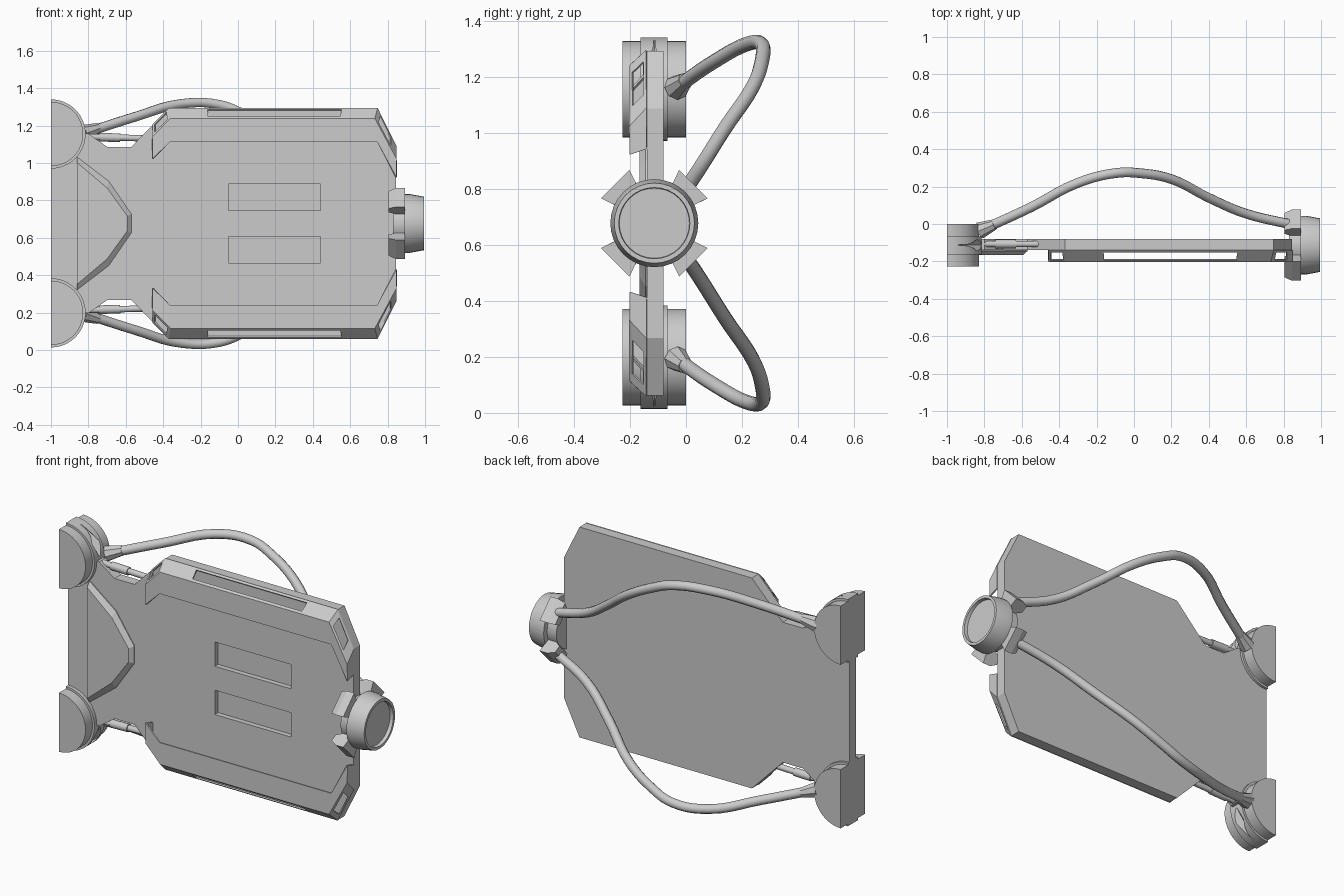
import bpy, bmesh, math
from mathutils import Vector

cube = bpy.data.objects.get("Cube")
if cube:
    bpy.data.objects.remove(cube, do_unlink=True)

ZC = 0.677      # height of the symmetry plane
YC = -0.113     # depth of the panel centre

grey = bpy.data.materials.new("plain grey")
grey.use_nodes = True
COLOUR = (0.6, 0.6, 0.6, 1)
grey.diffuse_color = COLOUR
grey.node_tree.nodes["Principled BSDF"].inputs["Base Color"].default_value = COLOUR


def finish(bm, name, smooth=False):
    bmesh.ops.remove_doubles(bm, verts=bm.verts, dist=0.0005)
    bmesh.ops.recalc_face_normals(bm, faces=bm.faces)
    me = bpy.data.meshes.new(name)
    bm.to_mesh(me)
    bm.free()
    ob = bpy.data.objects.new(name, me)
    bpy.context.collection.objects.link(ob)
    me.materials.append(grey)
    if smooth:
        select(ob)
        bpy.ops.object.shade_smooth_by_angle(angle=math.radians(35))
    return ob


def select(ob):
    bpy.ops.object.select_all(action='DESELECT')
    ob.select_set(True)
    bpy.context.view_layer.objects.active = ob


def loft(bm, rings):
    """Closed solid through rings of equal length."""
    loops = [[bm.verts.new(p) for p in r] for r in rings]
    n = len(loops[0])
    for a, b in zip(loops, loops[1:]):
        for i in range(n):
            j = (i + 1) % n
            bm.faces.new((a[i], a[j], b[j], b[i]))
    bm.faces.new(loops[0])
    bm.faces.new(loops[-1])


def slab(bm, outline, y0, y1):
    loft(bm, [[(x, y, ZC + d) for x, d in outline] for y in (y0, y1)])


def rod(bm, start, end, r0, r1, sides=12):
    """Tapered round bar between two points."""
    a, b = Vector(start), Vector(end)
    rot = (b - a).to_track_quat('Z', 'Y')
    angles = [2 * math.pi * i / sides for i in range(sides)]
    loft(bm, [[c + rot @ Vector((r * math.cos(t), r * math.sin(t), 0)) for t in angles]
              for c, r in ((a, r0), (b, r1))])


def cut(ob, cutter):
    mod = ob.modifiers.new("cut", 'BOOLEAN')
    mod.operation = 'DIFFERENCE'
    mod.solver = 'EXACT'
    mod.object = cutter
    select(ob)
    bpy.ops.object.modifier_apply(modifier=mod.name)
    bpy.data.objects.remove(cutter, do_unlink=True)


def mirrored(half):
    return half + [(x, -d) for x, d in reversed(half)]


# Main panel with two recessed slots
bm = bmesh.new()
slab(bm, mirrored([(-1, 0.48), (-0.8, 0.48), (-0.7, 0.41), (-0.57, 0.41),
                   (-0.37, 0.615), (0.745, 0.615), (0.845, 0.41)]), -0.14, -0.08)
panel = finish(bm, "main_panel")
for s in (1, -1):
    bm = bmesh.new()
    slab(bm, [(-0.052, s * 0.07), (0.44, s * 0.07), (0.44, s * 0.212), (-0.052, s * 0.212)], -0.2, -0.11)
    cutter = finish(bm, "slot_cutter")
    cutter.hide_render = True
    cut(panel, cutter)

# Bevelled wedge plate on the narrow end
outer = mirrored([(-0.86, 0.355), (-0.69, 0.225), (-0.57, 0.05)])
inner = mirrored([(-0.86, 0.325), (-0.7, 0.19), (-0.592, 0.04)])
bm = bmesh.new()
loft(bm, [[(x, y, ZC + d) for x, d in line]
          for line, y in ((outer, -0.135), (outer, -0.145), (inner, -0.166))])
finish(bm, "wedge_plate")


def slotted(bm, corners, u0, u1, v0=0.17, v1=0.83):
    """Quad with a rectangular opening."""
    a, b, c, d = corners
    at = lambda u, v: a.lerp(b, u).lerp(d.lerp(c, u), v)
    out = [bm.verts.new(p) for p in corners]
    hole = [bm.verts.new(at(u, v)) for u, v in ((u0, v0), (u1, v0), (u1, v1), (u0, v1))]
    for i in range(4):
        j = (i + 1) % 4
        bm.faces.new((out[i], out[j], hole[j], hole[i]))


# Hollow raised rails along both long edges, open toward the middle
for s, side in ((1, "upper"), (-1, "lower")):
    def line(points, y):
        return [Vector((x, y, ZC + s * d)) for x, d in points]
    base = line([(-0.455, 0.528), (-0.37, 0.615), (0.745, 0.615), (0.845, 0.41)], -0.14)
    edge = line([(-0.455, 0.463), (-0.36, 0.56), (0.73, 0.56), (0.845, 0.345)], -0.2)
    lip = line([(-0.455, 0.345), (-0.365, 0.435), (0.745, 0.435), (0.845, 0.245)], -0.2)
    bm = bmesh.new()
    for i, (u0, u1) in enumerate(((0.12, 0.85), (0.185, 0.83), (0.15, 0.72))):
        slotted(bm, (edge[i], edge[i + 1], base[i + 1], base[i]), u0, u1)
        bm.faces.new([bm.verts.new(p) for p in (lip[i], lip[i + 1], edge[i + 1], edge[i])])
    for k in (0, 3):
        foot = lip[k] + Vector((0, 0.06, s * 0.02))
        bm.faces.new([bm.verts.new(p) for p in (lip[k], edge[k], base[k], foot)])
    rail = finish(bm, side + "_rail")
    shell = rail.modifiers.new("thickness", 'SOLIDIFY')
    shell.thickness = 0.008
    shell.offset = 0

# Half-round hubs, hoses, fittings and short connectors, top and bottom
for s, side in ((1, "upper"), (-1, "lower")):
    def spot(x, y, d):
        return Vector((x, y, ZC + s * d))

    for name, r, y0, y1 in (("hub", 0.172, -0.226, 0.0), ("hub_ring", 0.185, -0.162, -0.066)):
        arc = [math.pi * (i / 24 - 0.5) for i in range(25)]
        bm = bmesh.new()
        slab(bm, [(-1 + r * math.cos(t), s * 0.478 + r * math.sin(t)) for t in arc], y0, y1)
        hub = finish(bm, side + "_" + name, smooth=True)
        bm = bmesh.new()
        rod(bm, spot(-0.94, YC, 0.655), spot(-0.79, YC, 0.53), 0.002, 0.045, 4)
        cutter = finish(bm, "notch_cutter")
        cutter.hide_render = True
        cut(hub, cutter)

    # Hose arching behind the panel
    path = [(-0.8, -0.025, 0.49), (-0.55, 0.09, 0.57), (-0.3, 0.22, 0.64), (-0.1, 0.272, 0.635),
            (0.03, 0.272, 0.585), (0.2, 0.24, 0.49), (0.4, 0.14, 0.34), (0.6, 0.055, 0.205),
            (0.85, -0.005, 0.115)]
    curve = bpy.data.curves.new(side + "_hose", 'CURVE')
    curve.dimensions = '3D'
    curve.bevel_depth = 0.026
    curve.bevel_resolution = 3
    curve.resolution_u = 5
    curve.use_fill_caps = True
    spline = curve.splines.new('BEZIER')
    spline.bezier_points.add(len(path) - 1)
    for bp, p in zip(spline.bezier_points, path):
        bp.co = spot(*p)
        bp.handle_left_type = bp.handle_right_type = 'AUTO'
    hose = bpy.data.objects.new(side + "_hose", curve)
    bpy.context.collection.objects.link(hose)
    curve.materials.append(grey)
    select(hose)
    bpy.ops.object.convert(target='MESH')
    bpy.ops.object.shade_smooth_by_angle(angle=math.radians(40))

    bm = bmesh.new()
    rod(bm, spot(-0.825, -0.035, 0.483), spot(-0.745, -0.002, 0.51), 0.045, 0.028, 8)
    finish(bm, side + "_hose_fitting")

    bm = bmesh.new()
    rod(bm, spot(-0.88, -0.107, 0.465), spot(-0.5, -0.107, 0.455), 0.017, 0.017)
    rod(bm, spot(-0.74, -0.107, 0.461), spot(-0.63, -0.107, 0.458), 0.023, 0.023)
    finish(bm, side + "_connector", smooth=True)

# Round end cap with a recessed face
profile = [(0.83, 0.125), (0.89, 0.125), (0.89, 0.157), (0.92, 0.157), (0.995, 0.143),
           (0.995, 0.127), (0.975, 0.125)]
bm = bmesh.new()
loft(bm, [[(x, YC + r * math.cos(2 * math.pi * i / 32), ZC + r * math.sin(2 * math.pi * i / 32))
           for i in range(32)] for x, r in profile])
finish(bm, "end_cap", smooth=True)

# Four claws gripping the cap
for k in range(4):
    mid = math.radians(45 + 90 * k)
    bm = bmesh.new()
    rings = []
    for x, r_in, r_out in ((0.805, 0.145, 0.19), (0.845, 0.12, 0.21), (0.893, 0.12, 0.21)):
        corners = ((r_in, -0.36), (r_out, -0.35), (r_out, 0.35), (r_in, 0.36))
        rings.append([(x, YC + r * math.cos(mid + t), ZC + r * math.sin(mid + t)) for r, t in corners])
    loft(bm, rings)
    finish(bm, "claw_%d" % (k + 1))
